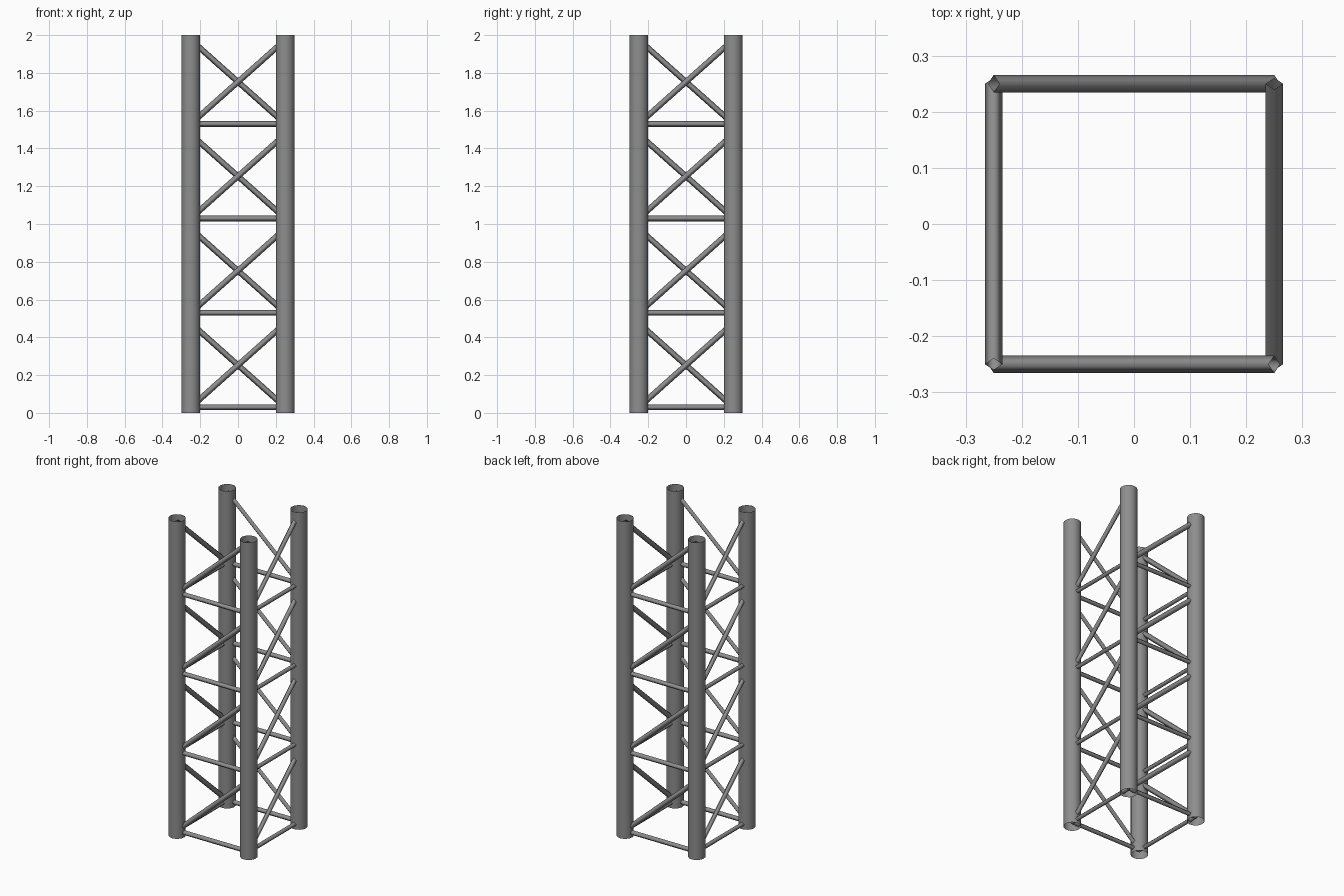
import bpy, math
from mathutils import Vector, Matrix

if "Cube" in bpy.data.objects:
    bpy.data.objects.remove(bpy.data.objects["Cube"])

HALF = 0.25       # column centre offset
LEG_R = 0.05
BAR_R = 0.0155
BAY = 0.5         # height of one braced bay

steel = bpy.data.materials.new("dark_steel")
steel.diffuse_color = (0.27, 0.27, 0.27, 1)
steel.use_nodes = True
steel.node_tree.nodes["Principled BSDF"].inputs["Base Color"].default_value = steel.diffuse_color


def tube(name, a, b, radius, sides):
    """Open-ended thin tube between two points."""
    a, b = Vector(a), Vector(b)
    d = b - a
    bpy.ops.mesh.primitive_cylinder_add(vertices=sides, radius=radius, depth=d.length,
                                        end_fill_type='NOTHING')
    ob = bpy.context.object
    ob.name = name
    ob.location = (a + b) / 2
    ob.rotation_mode = 'QUATERNION'
    ob.rotation_quaternion = d.to_track_quat('Z', 'Y')
    ob.data.materials.append(steel)
    bpy.ops.object.shade_smooth()
    return ob


# Each of the four sides is the front side turned a quarter turn
for i, side in enumerate(("front", "right", "back", "left")):
    turn = Matrix.Rotation(i * math.pi / 2, 3, 'Z')

    def p(x, z):
        return turn @ Vector((x, -HALF, z))

    # Corner column
    tube(f"{side}_column", p(-HALF, 0), p(-HALF, 2), LEG_R, 16)

    for bay in range(4):
        z = bay * BAY
        # Horizontal rung and one rising diagonal brace per bay
        tube(f"{side}_rung_{bay + 1}", p(-HALF, z + 0.03), p(HALF, z + 0.03), BAR_R, 4)
        tube(f"{side}_brace_{bay + 1}", p(-HALF, z + 0.03), p(HALF, z + 0.475), BAR_R, 4)
